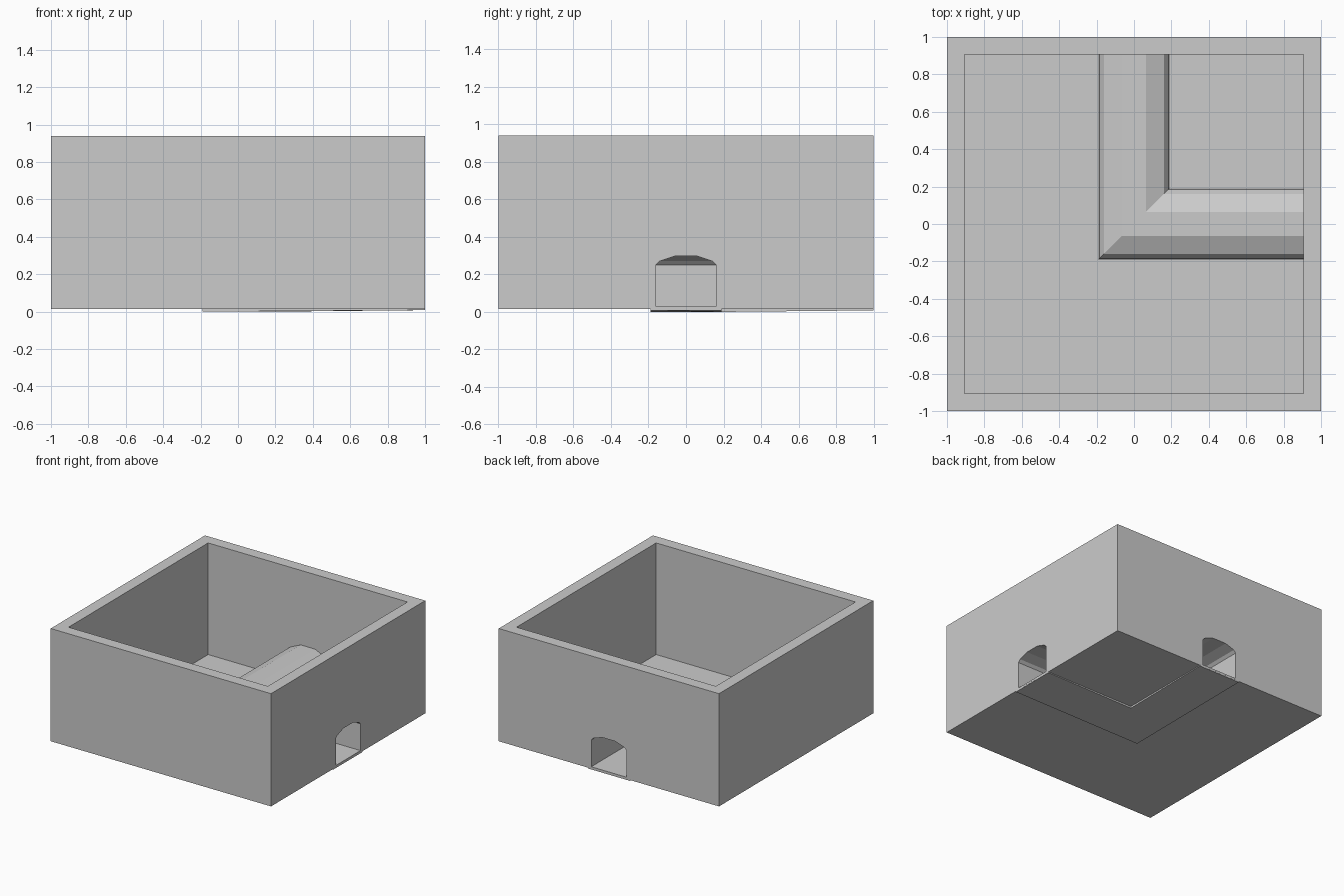
import bpy, bmesh

if "Cube" in bpy.data.objects:
    bpy.data.objects.remove(bpy.data.objects["Cube"])


def make_object(name, bm):
    bmesh.ops.recalc_face_normals(bm, faces=bm.faces)
    mesh = bpy.data.meshes.new(name)
    bm.to_mesh(mesh)
    bm.free()
    obj = bpy.data.objects.new(name, mesh)
    bpy.context.collection.objects.link(obj)
    return obj


def block(name, half, z0, z1):
    bm = bmesh.new()
    bmesh.ops.create_cube(bm, size=1)
    for v in bm.verts:
        v.co = (v.co.x * 2 * half, v.co.y * 2 * half, z0 if v.co.z < 0 else z1)
    return make_object(name, bm)


def elbow(name, half_profile, length, end_lift=0.0):
    """Sweep an arched section along +x and +y arms, mitred at the centre."""
    section = half_profile + [(-s, z) for s, z in reversed(half_profile)]
    bm = bmesh.new()
    rings = []
    for place in (lambda s: (length, s), lambda s: (s, s), lambda s: (s, length)):
        at_end = len(rings) != 1
        rings.append([bm.verts.new((*place(s), z + (end_lift if at_end and z < 0.01 else 0)))
                      for s, z in section])
    n = len(section)
    for a, b in zip(rings, rings[1:]):
        for i in range(n):
            j = (i + 1) % n
            bm.faces.new((a[i], a[j], b[j], b[i]))
    bm.faces.new(rings[0])
    bm.faces.new(rings[-1])
    return make_object(name, bm)


def combine(target, tool, operation):
    mod = target.modifiers.new(tool.name, 'BOOLEAN')
    mod.object, mod.operation, mod.solver = tool, operation, 'EXACT'
    bpy.context.view_layer.objects.active = target
    bpy.ops.object.modifier_apply(modifier=mod.name)
    bpy.data.objects.remove(tool)


# Open box with thin floor
box = block("open_box", 1.0, 0.015, 0.94)
combine(box, block("box_cavity", 0.905, 0.024, 1.2), 'DIFFERENCE')

# Arched L-shaped tunnel body, with its base plate just below the box
combine(box, elbow("tunnel_body", [(0.19, 0.0), (0.185, 0.25), (0.16, 0.285),
                                   (0.065, 0.328)], 0.9995, 0.008), 'UNION')

# Hollow bore opening through the right and back walls
combine(box, elbow("tunnel_bore", [(0.16, 0.03), (0.16, 0.25), (0.14, 0.27),
                                   (0.06, 0.297)], 1.1), 'DIFFERENCE')
